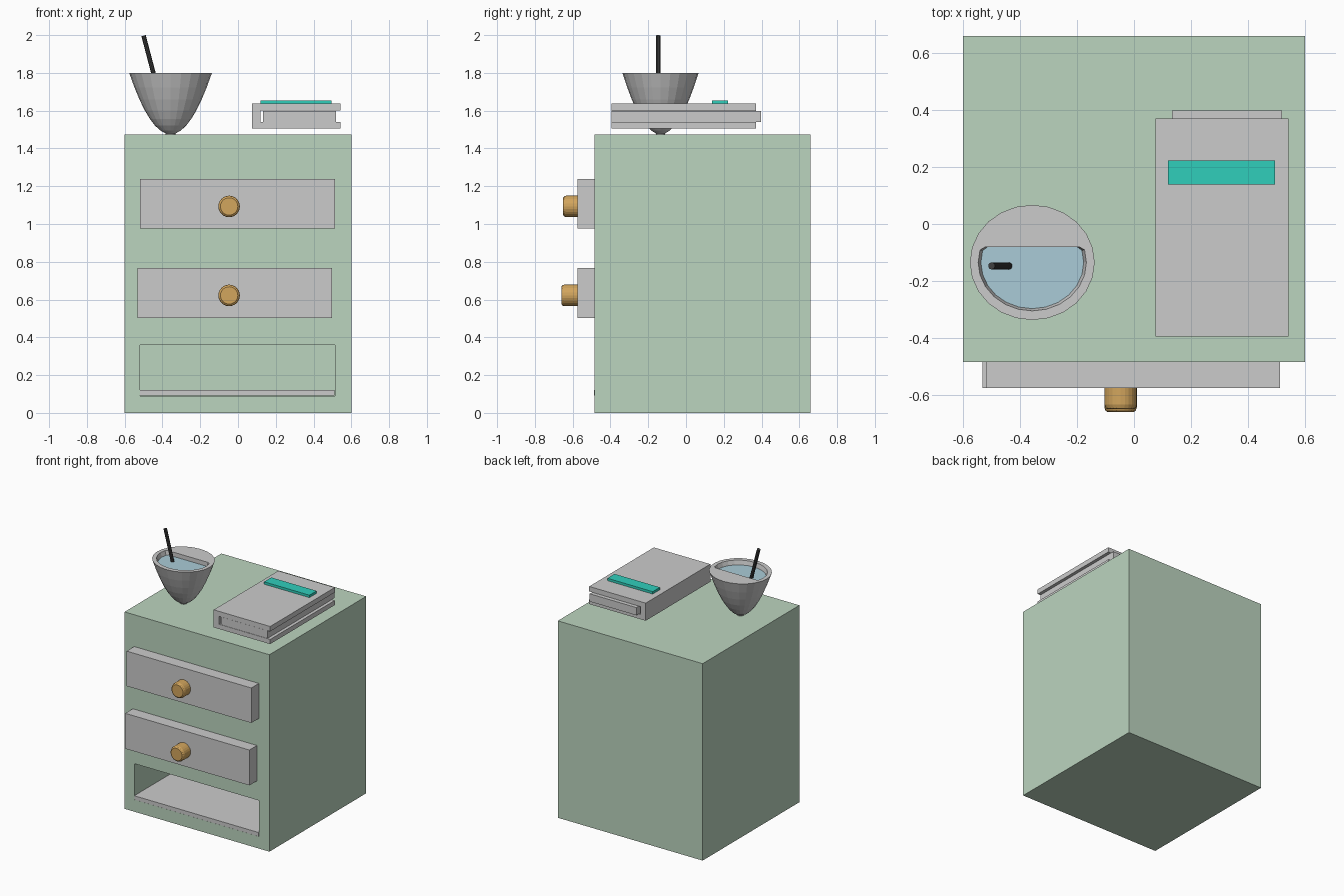
import bpy, bmesh
from math import cos, sin, pi, sqrt
from mathutils import Vector

if "Cube" in bpy.data.objects:
    bpy.data.objects.remove(bpy.data.objects["Cube"])


def material(name, r, g, b):
    m = bpy.data.materials.new(name)
    m.diffuse_color = (r, g, b, 1)
    m.use_nodes = True
    m.node_tree.nodes["Principled BSDF"].inputs["Base Color"].default_value = m.diffuse_color
    return m


GREEN = material("sage_paint", 0.5, 0.66, 0.52)
WOOD = material("knob_wood", 0.65, 0.38, 0.11)
TEAL = material("teal", 0.03, 0.62, 0.5)
COVER = material("cover_grey", 0.56, 0.56, 0.56)
LIQUID = material("liquid", 0.4, 0.6, 0.68)
DARK = material("dark", 0.05, 0.05, 0.05)


def loft(name, rings, mat=None):
    """Join equal-length rings of points with quads and cap both ends."""
    bm = bmesh.new()
    loops = [[bm.verts.new(p) for p in ring] for ring in rings]
    for a, b in zip(loops, loops[1:]):
        n = len(a)
        for i in range(n):
            j = (i + 1) % n
            bm.faces.new((a[i], a[j], b[j], b[i]))
    bm.faces.new(loops[0])
    bm.faces.new(loops[-1])
    bmesh.ops.recalc_face_normals(bm, faces=bm.faces)
    me = bpy.data.meshes.new(name)
    bm.to_mesh(me)
    bm.free()
    ob = bpy.data.objects.new(name, me)
    bpy.context.collection.objects.link(ob)
    if mat:
        me.materials.append(mat)
    return ob


def rect(x0, x1, z0, z1, y):
    return [(x0, y, z0), (x1, y, z0), (x1, y, z1), (x0, y, z1)]


def box(name, x0, x1, y0, y1, z0, z1, mat=None):
    return loft(name, [rect(x0, x1, z0, z1, y0), rect(x0, x1, z0, z1, y1)], mat)


# cabinet with an open bottom slot
slot = (-0.52, 0.513, 0.09, 0.36)
loft("cabinet", [rect(-0.6, 0.6, 0, 1.475, 0.66), rect(-0.6, 0.6, 0, 1.475, -0.485),
                 rect(*slot, -0.485), rect(*slot, 0.58)], GREEN)
box("slot_shelf", -0.519, 0.512, -0.486, 0.579, 0.091, 0.12)

# drawers with round knobs
for label, x0, x1, z0, z1, tip in (("top", -0.52, 0.513, 0.975, 1.237, -0.65),
                                   ("middle", -0.532, 0.497, 0.503, 0.768, -0.66)):
    box(label + "_drawer", x0, x1, -0.575, -0.45, z0, z1)
    zc = 1.093 if label == "top" else 0.622
    knob = [[(-0.047 + r * cos(2 * pi * i / 24), y, zc + r * sin(2 * pi * i / 24))
             for i in range(24)]
            for y, r in ((-0.56, 0.057), (tip + 0.016, 0.057), (tip + 0.005, 0.053), (tip, 0.046))]
    loft(label + "_knob", knob, WOOD)

# book: C-shaped cover, page block and label strip
c_shape = [(0.075, 1.505), (0.543, 1.505), (0.543, 1.54), (0.118, 1.54),
           (0.118, 1.60), (0.543, 1.60), (0.543, 1.637), (0.075, 1.637)]
loft("book_cover", [[(x, y, z) for x, z in c_shape] for y in (-0.395, 0.37)], COVER)
box("book_pages", 0.133, 0.52, -0.394, 0.398, 1.541, 1.599)
box("book_label", 0.12, 0.495, 0.138, 0.223, 1.634, 1.655, TEAL)

# bowl: paraboloid shell, rim partly covering the back half
CX, CY, SEG = -0.357, -0.135, 24


def oval(rx, ry, z, back=1.0):
    return [(CX + rx * cos(2 * pi * i / SEG), CY + min(ry * sin(2 * pi * i / SEG), back), z)
            for i in range(SEG)]


rings = []
for k in range(9):
    t = max(k / 8, 0.12)
    rings.append(oval(0.219 * t, 0.202 * t, 1.475 + 0.325 * (k / 8) ** 2))
rings += [oval(0.19, 0.17, 1.80, 0.055), oval(0.178, 0.16, 1.76, 0.055)]
loft("bowl", rings)
loft("bowl_liquid", [oval(0.181, 0.162, 1.755, 0.056), oval(0.181, 0.162, 1.768, 0.056)], LIQUID)

# stirring stick leaning out of the bowl
low, top = Vector((-0.427, -0.147, 1.72)), Vector((-0.5, -0.147, 1.997))
d = (top - low).normalized()
u, v = Vector((0, 1, 0)), d.cross(Vector((0, 1, 0)))
loft("stick", [[p + 0.0125 * (u * cos(pi * i / 5) + v * sin(pi * i / 5)) for i in range(10)]
               for p in (low, top)], DARK)
